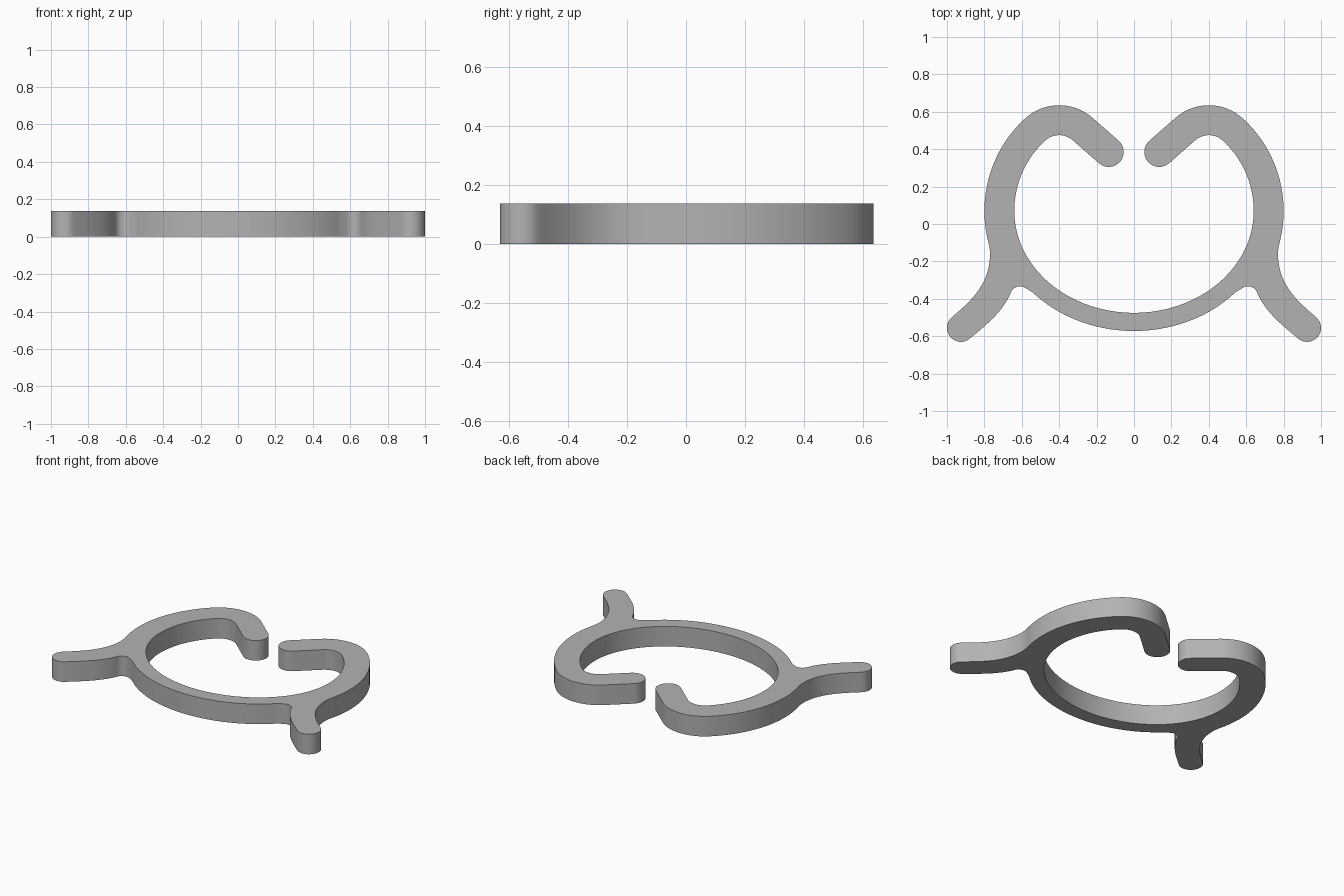
import bpy, bmesh
from math import cos, sin, radians, hypot
from mathutils import Vector
from mathutils.geometry import interpolate_bezier

cube = bpy.data.objects.get("Cube")
if cube:
    bpy.data.objects.remove(cube, do_unlink=True)

HEIGHT = 0.137


def arc(cx, cy, r, start, end, n=16):
    """Points along a circular arc, angles in degrees."""
    angles = [radians(start + (end - start) * i / n) for i in range(n + 1)]
    return [(cx + r * cos(a), cy + r * sin(a)) for a in angles]


def bezier(a, b, c, d, n=16):
    pts = interpolate_bezier(*[Vector((*p, 0)) for p in (a, b, c, d)], n)
    return [(p.x, p.y) for p in pts]


def lower_ring(offset, start, end, n=32):
    """Lower elliptical part of the ring, pushed outwards by offset."""
    a, b, pts = 0.64, 0.545, []
    for i in range(n + 1):
        t = radians(start + (end - start) * i / n)
        nx, ny = cos(t) / a, sin(t) / b
        k = offset / hypot(nx, ny)
        pts.append((a * cos(t) + nx * k, 0.07 + b * sin(t) + ny * k))
    return pts


# Left half of the outline, from the inner bottom round to the outer bottom
half = lower_ring(0, -90, 0)
half += arc(0.13, 0.07, 0.51, 0, 47.5)            # inner side wall
half += arc(0.4, 0.365, 0.11, 47.5, 131)          # inner bend of hook
half += arc(0.135, 0.385, 0.08, -49, -229)        # rounded hook tip
half += arc(0.4, 0.365, 0.27, 131, 47.5)          # outer bend of hook
half += arc(0.13, 0.07, 0.67, 47.5, -11, 24)      # outer side wall
half += bezier((0.783, -0.08), (0.778, -0.105), (0.77, -0.12), (0.77, -0.16), 6)
half += bezier((0.77, -0.16), (0.77, -0.32), (0.87, -0.411), (0.973, -0.4975))
half += arc(0.925, -0.555, 0.075, 50, -130)       # rounded foot
half += bezier((0.877, -0.612), (0.80, -0.548), (0.70, -0.47), (0.659, -0.367))
half += arc(0.61, -0.385, 0.052, 20, 125, 10)     # fillet between leg and ring
half += lower_ring(0.097, -42, -90)

# Mirror the half outline and drop coincident points
outline = []
for p in half + [(-x, y) for x, y in reversed(half)]:
    if not outline or hypot(p[0] - outline[-1][0], p[1] - outline[-1][1]) > 0.001:
        outline.append(p)
if hypot(outline[0][0] - outline[-1][0], outline[0][1] - outline[-1][1]) < 0.001:
    outline.pop()

# Extrude the outline into a flat clip
bm = bmesh.new()
base = bm.faces.new([bm.verts.new((x, y, 0)) for x, y in outline])
top = bmesh.ops.extrude_face_region(bm, geom=[base], use_keep_orig=True)
bmesh.ops.translate(bm, vec=(0, 0, HEIGHT),
                    verts=[v for v in top["geom"] if isinstance(v, bmesh.types.BMVert)])
bmesh.ops.recalc_face_normals(bm, faces=bm.faces)
bmesh.ops.triangulate(bm, faces=[f for f in bm.faces if len(f.verts) > 4])
mesh = bpy.data.meshes.new("spring_clip")
bm.to_mesh(mesh)
bm.free()

clip = bpy.data.objects.new("spring_clip", mesh)
bpy.context.collection.objects.link(clip)

# Plain grey material
grey = bpy.data.materials.new("plain_grey")
grey.use_nodes = True
colour = (0.45, 0.45, 0.45, 1)
grey.diffuse_color = colour
grey.node_tree.nodes["Principled BSDF"].inputs["Base Color"].default_value = colour
mesh.materials.append(grey)

# Smooth walls with crisp top and bottom edges
bpy.ops.object.select_all(action="DESELECT")
clip.select_set(True)
bpy.context.view_layer.objects.active = clip
bpy.ops.object.shade_smooth_by_angle(angle=radians(35))
